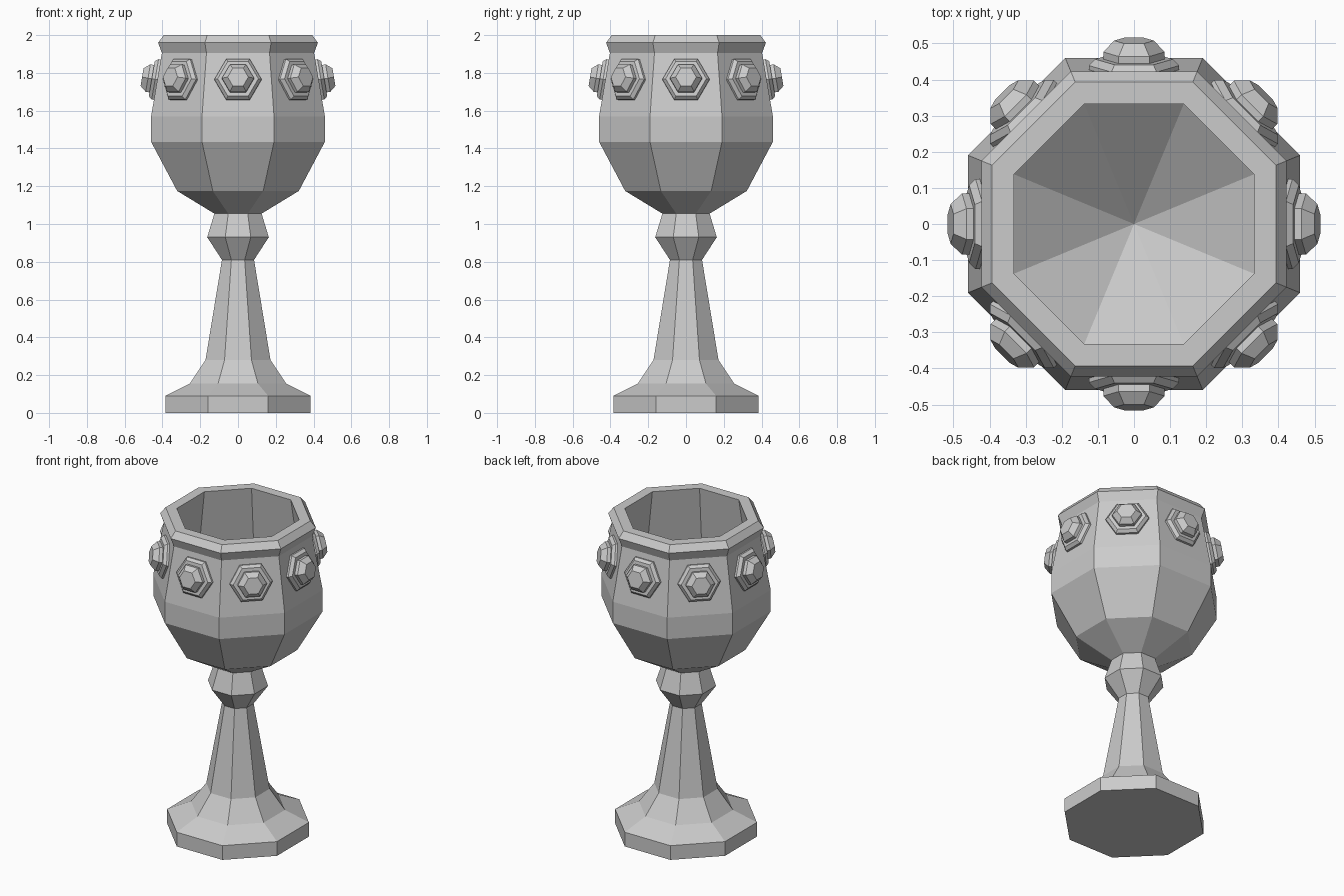
import bpy, bmesh, math
from mathutils import Matrix, Vector

if "Cube" in bpy.data.objects:
    bpy.data.objects.remove(bpy.data.objects["Cube"])


def loft(name, profile, sides, start=0.0, matrix=None, scale=1.0):
    """Turn (radius, height) pairs into a faceted solid; radius 0 makes a point."""
    bm = bmesh.new()
    rings = []
    for r, z in profile:
        count = 1 if r == 0 else sides
        rings.append([bm.verts.new((r * scale * math.cos(start + math.tau * i / sides),
                                    r * scale * math.sin(start + math.tau * i / sides), z))
                      for i in range(count)])
    for a, b in zip(rings, rings[1:]):
        for i in range(sides):
            j = (i + 1) % sides
            if len(b) == 1:
                bm.faces.new((a[i], a[j], b[0]))
            else:
                bm.faces.new((a[i], a[j], b[j], b[i]))
    bm.faces.new(rings[0][::-1])
    if len(rings[-1]) > 1:
        bm.faces.new(rings[-1])
    bmesh.ops.recalc_face_normals(bm, faces=bm.faces)
    mesh = bpy.data.meshes.new(name)
    bm.to_mesh(mesh)
    bm.free()
    obj = bpy.data.objects.new(name, mesh)
    bpy.context.collection.objects.link(obj)
    if matrix is not None:
        obj.matrix_world = matrix
    return obj


# Octagon radii are measured to the flats
FLAT = 1 / math.cos(math.pi / 8)


def octagon(name, profile):
    return loft(name, profile, 8, math.pi / 8, scale=FLAT)


# Foot, stem and knop
octagon("foot_and_stem", [(0.385, 0), (0.385, 0.09), (0.255, 0.155),
                          (0.172, 0.28), (0.085, 0.81)])
octagon("stem_knop", [(0.085, 0.81), (0.163, 0.93), (0.125, 1.055)])

# Bowl with flared rim and hollow inside
octagon("bowl", [(0.125, 1.055), (0.322, 1.175), (0.46, 1.435), (0.46, 1.57),
                 (0.403, 1.905), (0.423, 1.96), (0.393, 2.0), (0.332, 2.0),
                 (0.39, 1.57), (0.39, 1.45), (0, 1.12)])

# Jewels in hexagonal settings, one on each sloping bowl face
tilt = math.atan2(0.057, 0.335)
for k in range(8):
    turn = Matrix.Rotation(k * math.pi / 4, 4, 'Z')
    normal = turn @ Vector((math.cos(tilt), 0, math.sin(tilt)))
    side = turn @ Vector((0, 1, 0))
    up = normal.cross(side)
    place = Matrix((side, up, normal)).transposed().to_4x4()
    place.translation = turn @ Vector((0.427, 0, 1.764))
    loft(f"jewel_setting_{k + 1}", [(0.125, -0.02), (0.125, 0.012), (0.108, 0.03)], 6, 0, place)
    loft(f"jewel_{k + 1}", [(0.085, 0.0), (0.085, 0.05), (0.055, 0.082)], 6, 0, place)
